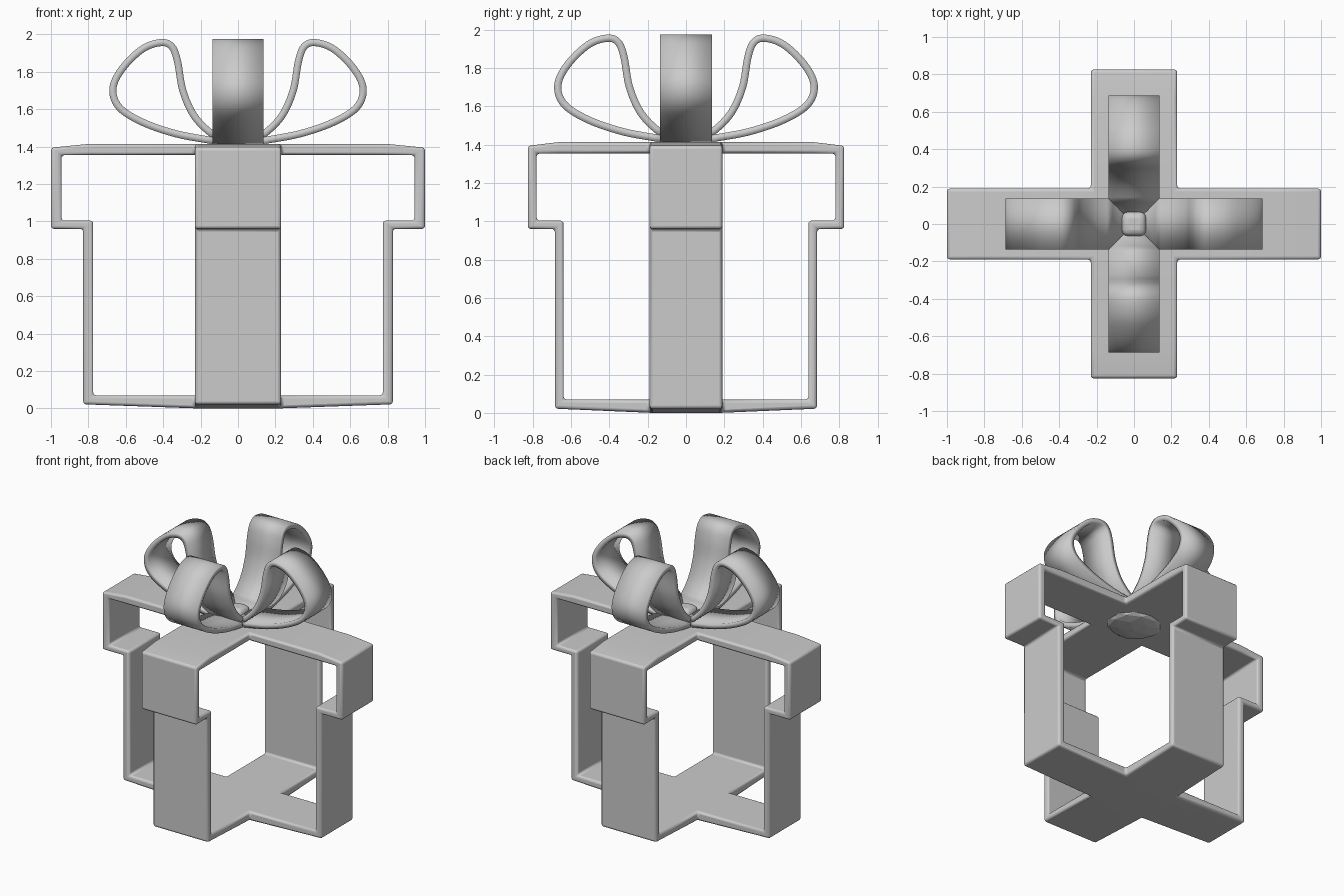
import bpy, bmesh, math
from mathutils import Vector, Matrix

if "Cube" in bpy.data.objects:
    bpy.data.objects.remove(bpy.data.objects["Cube"])


def finish(bm, name, thickness=0, bevel=0, angle=40):
    bmesh.ops.remove_doubles(bm, verts=bm.verts, dist=1e-4)
    bmesh.ops.recalc_face_normals(bm, faces=bm.faces)
    me = bpy.data.meshes.new(name)
    bm.to_mesh(me)
    bm.free()
    ob = bpy.data.objects.new(name, me)
    bpy.context.collection.objects.link(ob)
    if thickness:
        s = ob.modifiers.new("thickness", 'SOLIDIFY')
        s.thickness, s.offset, s.use_even_offset = thickness, 0, True
    if bevel:
        b = ob.modifiers.new("round", 'BEVEL')
        b.width, b.segments, b.limit_method = bevel, 3, 'ANGLE'
        b.angle_limit = math.radians(40)
    bpy.ops.object.select_all(action='DESELECT')
    bpy.context.view_layer.objects.active = ob
    ob.select_set(True)
    bpy.ops.object.shade_smooth_by_angle(angle=math.radians(angle))
    return ob


def strip(bm, rows):
    vs = [[bm.verts.new(p) for p in row] for row in rows]
    for a, b in zip(vs, vs[1:]):
        for i in range(len(a) - 1):
            bm.faces.new((a[i], b[i], b[i + 1], a[i + 1]))


# Crossed box bands: four hollow arms around a shared centre, (r, z) profiles
HX, HY = 0.231, 0.19
outer = [(0.8, 1.414), (1.0, 1.394), (1.0, 0.96), (0.828, 0.96), (0.828, 0.022)]
inner = [(0.8, 1.354), (0.944, 1.354), (0.944, 1.004), (0.774, 1.004), (0.774, 0.07)]
bm = bmesh.new()
for z in (1.414, 1.354, 0.07, 0.0):
    strip(bm, [[(-HX, -HY, z), (-HX, HY, z)], [(HX, -HY, z), (HX, HY, z)]])
for k in range(4):
    start, half, sc = (HX, HY, 1.0) if k % 2 == 0 else (HY, HX, 0.826)
    o = [(start, 1.414)] + [(r * sc, z) for r, z in outer] + [(start, 0.0)]
    n = [(start, 1.354)] + [(r * sc, z) for r, z in inner] + [(start, 0.07)]
    rot = Matrix.Rotation(k * math.pi / 2, 3, 'Z')
    strip(bm, [[rot @ Vector(v) for v in ((a, -half, b), (a, half, b), (c, half, d),
                                          (c, -half, d), (a, -half, b))]
               for (a, b), (c, d) in zip(o, n)])
finish(bm, "box_ribbon_bands", bevel=0.016, angle=60)


# Bow loops: smooth path, mitred at the centre
path = [(0.055, 1.425), (0.14, 1.468), (0.235, 1.565), (0.295, 1.70), (0.323, 1.855),
        (0.353, 1.933), (0.41, 1.956), (0.51, 1.922), (0.618, 1.818), (0.669, 1.71),
        (0.635, 1.61), (0.51, 1.53), (0.33, 1.468), (0.14, 1.432), (0.055, 1.41)]


def smooth_path(pts, n=6):
    p = [Vector(q) for q in pts]
    p = [2 * p[0] - p[1]] + p + [2 * p[-1] - p[-2]]
    out = []
    for a, b, c, d in zip(p, p[1:], p[2:], p[3:]):
        for i in range(n):
            t = i / n
            out.append(0.5 * (2 * b + (c - a) * t + (2 * a - 5 * b + 4 * c - d) * t * t
                              + (3 * b - a - 3 * c + d) * t ** 3))
    return out + [p[-2]]


for k, side in enumerate(("right", "back", "left", "front")):
    rot = Matrix.Rotation(k * math.pi / 2, 3, 'Z')
    bm = bmesh.new()
    rows = []
    for r, z in smooth_path(path):
        w = min(0.137, r)
        rows.append([rot @ Vector((r, -w, z)), rot @ Vector((r, w, z))])
    strip(bm, rows)
    finish(bm, "bow_loop_" + side, thickness=0.038, angle=100)

# Knot at the centre of the bow
bm = bmesh.new()
bmesh.ops.create_cube(bm, size=1, matrix=Matrix.Translation((0, 0, 1.435)) @ Matrix.Diagonal((0.13, 0.13, 0.10, 1)))
finish(bm, "bow_knot", bevel=0.035)

# Gathered ribbon under the bow, showing beneath the lid band
bm = bmesh.new()
bmesh.ops.create_icosphere(bm, subdivisions=2, radius=1,
                           matrix=Matrix.Translation((0, 0, 1.36)) @ Matrix.Diagonal((0.2, 0.18, 0.045, 1)))
finish(bm, "bow_underside", angle=5)
